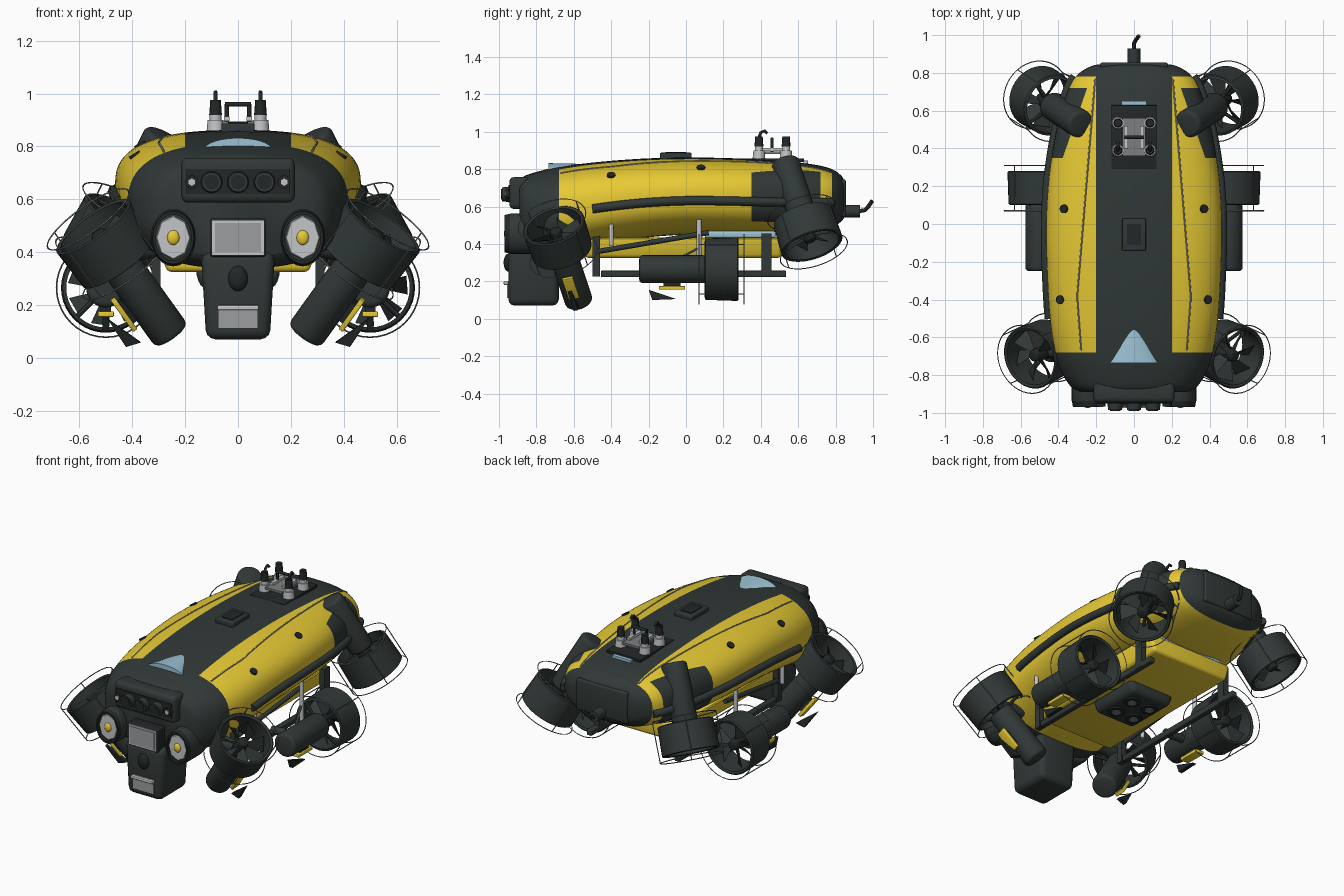
import bpy, bmesh, math
from mathutils import Vector, Matrix

cube = bpy.data.objects.get("Cube")
if cube:
    bpy.data.objects.remove(cube, do_unlink=True)


def material(name, r, g, b):
    m = bpy.data.materials.new(name)
    m.use_nodes = True
    m.diffuse_color = (r, g, b, 1)
    m.node_tree.nodes["Principled BSDF"].inputs["Base Color"].default_value = (r, g, b, 1)
    return m


CHARCOAL = material("charcoal", 0.03, 0.04, 0.038)
YELLOW = material("yellow", 0.8, 0.59, 0.035)
BLACK = material("black", 0.016, 0.02, 0.02)
BLUE = material("pale_blue", 0.33, 0.54, 0.66)
SILVER = material("silver", 0.55, 0.56, 0.57)
GREY = material("grey", 0.33, 0.34, 0.35)
STEEL = material("steel", 0.2, 0.21, 0.22)


def finish(name, bm, *mats, M=None):
    if M:
        bm.transform(M)
    bmesh.ops.recalc_face_normals(bm, faces=bm.faces[:])
    me = bpy.data.meshes.new(name)
    bm.to_mesh(me)
    bm.free()
    for m in mats:
        me.materials.append(m)
    me.polygons.foreach_set("use_smooth", [True] * len(me.polygons))
    me.set_sharp_from_angle(angle=math.radians(35))
    ob = bpy.data.objects.new(name, me)
    bpy.context.collection.objects.link(ob)


def box(name, c, size, mat, bevel=0.0, taper=1.0, M=None):
    bm = bmesh.new()
    bmesh.ops.create_cube(bm, size=1)
    for v in bm.verts:
        k = taper if v.co.z < 0 else 1
        v.co = Vector((v.co.x * size[0] * k, v.co.y * size[1], v.co.z * size[2])) + Vector(c)
    if bevel:
        bmesh.ops.bevel(bm, geom=bm.edges[:], offset=bevel, segments=3, profile=0.5, affect='EDGES')
    finish(name, bm, mat, M=M)


def cyl(name, p, q, r, mat, r2=None, seg=24, M=None, bevel=0.0):
    p, q = Vector(p), Vector(q)
    bm = bmesh.new()
    bmesh.ops.create_cone(bm, cap_ends=True, segments=seg, radius1=r, radius2=r if r2 is None else r2,
                          depth=(q - p).length)
    if bevel:
        rim = [e for e in bm.edges if abs(e.verts[0].co.z - e.verts[1].co.z) < 1e-5]
        bmesh.ops.bevel(bm, geom=rim, offset=bevel, segments=3, profile=0.5, affect='EDGES')
    bm.transform(Matrix.Translation((p + q) / 2) @ (q - p).to_track_quat('Z', 'Y').to_matrix().to_4x4())
    finish(name, bm, mat, M=M)


def ball(name, c, radii, mat):
    bm = bmesh.new()
    bmesh.ops.create_uvsphere(bm, u_segments=32, v_segments=16, radius=1)
    finish(name, bm, mat, M=Matrix.Translation(c) @ Matrix.Diagonal((*radii, 1)))


def lathe(name, profile, mat, M, seg=40):
    bm = bmesh.new()
    rings = [[bm.verts.new((r * math.cos(t), r * math.sin(t), z)) for r, z in profile]
             for t in (2 * math.pi * i / seg for i in range(seg))]
    n = len(profile)
    for i in range(seg):
        a, b = rings[i], rings[(i + 1) % seg]
        for j in range(n):
            bm.faces.new((a[j], b[j], b[(j + 1) % n], a[(j + 1) % n]))
    finish(name, bm, mat, M=M)


def tube(name, pts, r, mat):
    cu = bpy.data.curves.new(name, 'CURVE')
    cu.dimensions = '3D'
    cu.bevel_depth, cu.bevel_resolution, cu.use_fill_caps = r, 2, True
    sp = cu.splines.new('POLY')
    sp.points.add(len(pts) - 1)
    for sp_pt, p in zip(sp.points, pts):
        sp_pt.co = (*p, 1)
    cu.materials.append(mat)
    bpy.context.collection.objects.link(bpy.data.objects.new(name, cu))


# Hull stations: y, half width, top, bottom
KEYS = [Vector(k) for k in (
    (-.89, .28, .74, .38), (-.86, .335, .765, .355), (-.78, .385, .79, .34), (-.69, .415, .81, .345),
    (-.5, .445, .835, .39), (-.25, .46, .855, .43), (0, .465, .862, .45), (.25, .45, .858, .45),
    (.5, .41, .845, .45), (.68, .36, .825, .47), (.78, .31, .8, .49), (.83, .24, .765, .52),
    (.845, .19, .74, .54))]
STATIONS = []
for i in range(len(KEYS) - 1):
    a, b, c, d = (KEYS[min(max(j, 0), len(KEYS) - 1)] for j in range(i - 1, i + 3))
    for t in (0, .25, .5, .75):
        STATIONS.append(b + (c - a) * t / 2 + (a * 2 - b * 5 + c * 4 - d) * t * t / 2
                        + (b * 3 - a - c * 3 + d) * t ** 3 / 2)
STATIONS.append(KEYS[-1])
POWER = 2.6


def top(x, y):
    a, b = next((a, b) for a, b in zip(STATIONS, STATIONS[1:]) if a[0] <= y <= b[0])
    _, w, zt, zb = a.lerp(b, (y - a[0]) / (b[0] - a[0]))
    return (zt + zb) / 2 + (zt - zb) / 2 * max(0, 1 - (abs(x) / w) ** POWER) ** (1 / POWER)


# Hull shell, cut along the colour borders
bm = bmesh.new()
rings, N = [], 72
for y, w, zt, zb in STATIONS:
    ring = []
    for i in range(N):
        c, s = math.cos(2 * math.pi * i / N), math.sin(2 * math.pi * i / N)
        e = 2 / POWER
        ring.append(bm.verts.new((math.copysign(w * abs(c) ** e, c), y,
                                  (zt + zb) / 2 + math.copysign((zt - zb) / 2 * abs(s) ** e, s))))
    rings.append(ring)
for a, b in zip(rings, rings[1:]):
    for i in range(N):
        bm.faces.new((a[i], a[(i + 1) % N], b[(i + 1) % N], b[i]))
bm.faces.new(rings[0])
bm.faces.new(rings[-1])
for co, no in (((.2, 0, 0), (1, 0, 0)), ((-.2, 0, 0), (1, 0, 0)), ((0, -.68, 0), (0, 1, 0)),
               ((0, .78, 0), (0, 1, 0)), ((0, .72, 0), (0, 1, 0)), ((0, .35, 0), (0, 1, 0)),
               ((.5, 0, 0), (1, .35, 0)), ((-.5, 0, 0), (-1, .35, 0))):
    bmesh.ops.bisect_plane(bm, geom=bm.verts[:] + bm.edges[:] + bm.faces[:], plane_co=co, plane_no=no)
for f in bm.faces:
    x, y, z = f.calc_center_median()
    shoulder = .35 < y < .72 and abs(x) + .35 * y > .5 and z > .52
    f.material_index = int((abs(x) > .2 or z < .55) and -.68 < y < .78 and not shoulder)
finish("hull", bm, CHARCOAL, YELLOW)

# Blue windows and core; the front window is flattened and rises backwards
rise = Matrix.Diagonal((1, 1, .36, 1))
rise[2][1], rise[2][3] = .18, .785 + .18 * .735
cyl("front_window", (0, -.735, 0), (0, -.53, 0), .13, BLUE, .015, seg=48, M=rise)
box("rear_window", (0, .64, .838), (.13, .025, .016), BLUE)
box("blue_core", (0, .29, .45), (.52, .38, .036), BLUE, .01)

# Lower tray and sensor pod
box("lower_tray", (0, -.015, .38), (.6, 1.05, .11), YELLOW, .02, .9)
box("sensor_pod", (0, -.01, .3), (.33, .35, .08), CHARCOAL, .03, .85)
for x in (-.065, .065):
    for y in (-.08, .06):
        cyl("pod_sensor", (x, y, .27), (x, y, .25), .05, BLACK)
        cyl("pod_sensor_lens", (x, y, .26), (x, y, .246), .025, STEEL)

# Front face: camera bar, screen, neck
box("camera_bar", (0, -.89, .672), (.43, .11, .17), CHARCOAL, .025)
box("camera_recess", (0, -.946, .668), (.39, .008, .095), BLACK)
for x in (-.1, 0, .1):
    cyl("camera_housing", (x, -.93, .665), (x, -.985, .665), .043, CHARCOAL, .037)
    cyl("camera_lens", (x, -.98, .665), (x, -.99, .665), .028, BLACK)
for x in (-.175, .175):
    cyl("small_light", (x, -.94, .665), (x, -.965, .665), .025, BLACK)
    cyl("small_light_lens", (x, -.96, .665), (x, -.97, .665), .014, SILVER, seg=6)
box("screen_frame", (0, -.92, .455), (.21, .08, .145), BLACK, .008)
box("screen_border", (0, -.961, .455), (.195, .008, .13), SILVER)
box("screen", (0, -.966, .455), (.175, .006, .11), GREY)
box("neck", (0, -.815, .235), (.28, .27, .33), CHARCOAL, .035, .86)
ball("neck_sensor", (0, -.95, .3), (.037, .025, .048), BLACK)
box("neck_panel", (0, -.953, .155), (.15, .01, .09), GREY)
box("neck_panel_lip", (0, -.962, .19), (.155, .025, .018), SILVER, .004)

# Top deck: connector plate, handle, hatch
box("connector_deck", (0, .46, .848), (.24, .34, .02), BLACK, .004)
box("connector_plate", (0, .46, .888), (.12, .2, .014), STEEL)
for x in (-.085, .085):
    for y in (.39, .535):
        cyl("connector_base", (x, y, .855), (x, y, .9), .034, SILVER, .03)
        cyl("connector_collar", (x, y, .9), (x, y, .925), .022, SILVER)
        cyl("connector_plug", (x, y, .92), (x, y, .975), .024, BLACK, .02)
    tube("connector_cable", [(x, .39, .97), (x, .4, .995), (x, .42, 1.005), (x, .435, .99)], .008, BLACK)
    cyl("handle_post", (x / 2, .46, .89), (x / 2, .46, .96), .008, BLACK)
    box("handle_rail", (x / 2, .46, .905), (.022, .12, .016), SILVER)
cyl("handle_bar", (-.05, .46, .96), (.05, .46, .96), .009, BLACK)
box("top_hatch", (0, -.055, .87), (.125, .17, .035), CHARCOAL, .006)
box("top_hatch_lid", (0, -.055, .888), (.075, .11, .008), BLACK)

# Tail cover and cable
box("tail_cover", (0, .84, .645), (.36, .03, .2), CHARCOAL, .012)
cyl("cable_gland", (0, .84, .575), (0, .93, .575), .034, CHARCOAL)
tube("tail_cable", [(0, .92, .575), (0, .955, .58), (.01, .975, .6), (.025, .995, .63)], .011, BLACK)


def thruster(side, place, centre, axis, fin, tagged=True):
    a, d = Vector(axis).normalized(), Vector(fin)
    u = (d - a * d.dot(a)).normalized()
    M = Matrix.Translation(centre) @ Matrix((u, a.cross(u), a)).transposed().to_4x4()
    n = f"{side}_{place}_"
    lathe(n + "duct", [(.15, -.09), (.164, -.085), (.17, .085), (.163, .09), (.15, .085)], CHARCOAL, M)
    cyl(n + "motor", (0, 0, -.44), (0, 0, -.08), .075, CHARCOAL, M=M, bevel=.02)
    cyl(n + "hub", (0, 0, -.1), (0, 0, .06), .05, BLACK, .03, M=M, bevel=.01)
    # Twisted fan blades
    fan = bmesh.new()
    for i in range(7):
        t = 2 * math.pi * i / 7
        fan.faces.new([fan.verts.new((r * math.cos(t + o), r * math.sin(t + o), z))
                       for r, o, z in ((.035, -.3, -.02), (.145, -.1, -.02), (.145, .4, .04), (.035, .3, .04))])
    finish(n + "fan", fan, CHARCOAL, M=M)
    # Wire guard and duct stays
    for z in (-.12, .12):
        lathe(n + "guard_ring", [(.187, z - .003), (.19, z), (.187, z + .003), (.184, z)], STEEL, M)
    for i in range(4):
        t = math.pi * (i / 2 + .25)
        c, s = math.cos(t), math.sin(t)
        cyl(n + "guard_wire", (.187 * c, .187 * s, -.12), (.187 * c, .187 * s, .12), .003, STEEL, seg=6, M=M)
        cyl(n + "duct_stay", (.04 * c, .04 * s, -.09), (.16 * c, .16 * s, -.06), .01, CHARCOAL, seg=8, M=M)
    if not tagged:
        return
    # Yellow tag and dark fin
    box(n + "tag", (.1, 0, -.265), (.02, .06, .14), YELLOW, .004, M=M)
    box(n + "tag_mount", (.08, 0, -.265), (.03, .04, .09), BLACK, M=M)
    blade = bmesh.new()
    lo, hi = [[blade.verts.new((x, y, z)) for x, z in ((.11, -.39), (.165, -.37), (.16, -.24))]
              for y in (-.012, .012)]
    blade.faces.new(lo)
    blade.faces.new(hi)
    for i in range(3):
        blade.faces.new((lo[i], lo[i - 1], hi[i - 1], hi[i]))
    finish(n + "fin", blade, BLACK, M=M)


# Everything that repeats on both sides
for s, side in ((1, "left"), (-1, "right")):
    thruster(side, "front", (s * .5, -.685, .43), (s * .56, -.26, .78), (s * .78, 0, -.57))
    thruster(side, "middle", (s * .5, .19, .265), (0, 1, 0), (0, 0, -1))
    thruster(side, "rear", (s * .47, .65, .465), (s * .43, .28, -.86), (s * .78, 0, .57), tagged=False)
    cyl(side + "_front_mount", (s * .3, -.66, .42), (s * .45, -.67, .4), .04, CHARCOAL)
    cyl(side + "_middle_mount", (s * .3, -.08, .25), (s * .5, -.08, .26), .025, CHARCOAL)

    # Headlamp: body, raised rim, lens and bulb
    M = Matrix.Translation((s * .245, 0, .455)) @ Matrix.Diagonal((1, 1, 1.28, 1))
    cyl(side + "_lamp_body", (0, -.78, 0), (0, -.95, 0), .085, CHARCOAL, M=M, bevel=.015)
    lathe(side + "_lamp_rim", [(.068, .94), (.083, .94), (.078, .97), (.068, .97)], BLACK,
          M @ Matrix.Rotation(math.pi / 2, 4, 'X'))
    cyl(side + "_lamp_lens", (0, -.94, 0), (0, -.96, 0), .069, SILVER, .062, seg=8, M=M)
    ball(side + "_lamp_bulb", (s * .245, -.96, .455), (.023, .014, .028), YELLOW)

    # Side bumper, seam and bolts
    tube(side + "_bumper", [(s * (k[1] + .004), k[0], (k[2] + k[3]) / 2 - .025)
                            for k in STATIONS if -.55 < k[0] < .79], .024, CHARCOAL)
    seam = []
    for i in range(81):
        y = -.67 + 1.44 * i / 80
        x = .205 + .095 * min(1, (.78 - y) / 1.15) - .02 * max(0, (-.4 - y) / .27)
        seam.append((s * x, y, top(x, y) + .001))
    tube(side + "_seam", seam, .004, GREY)
    for x, y in ((.37, .08), (.39, -.4)):
        z = top(x, y)
        cyl(side + "_bolt", (s * (x - .015), y, z - .025), (s * (x + .004), y, z + .006), .023, BLACK)

    # Skid frame
    box(side + "_skid", (s * .31, .04, .24), (.035, .99, .035), CHARCOAL, .005)
    for y, w in ((.43, .055), (-.48, .04)):
        box(side + "_skid_post", (s * .31, y, .34), (.035, w, .23), CHARCOAL)
    cyl(side + "_brace", (s * .32, -.47, .36), (s * .36, .12, .46), .014, CHARCOAL, seg=12)
    for y, z in ((-.4, .39), (.07, .26)):
        cyl(side + "_rod", (s * .4, y, z), (s * .4, y, .53), .013, SILVER, seg=12)
    cyl(side + "_stay", (s * .4, .07, .38), (s * .45, -.06, .31), .006, STEEL, seg=8)
